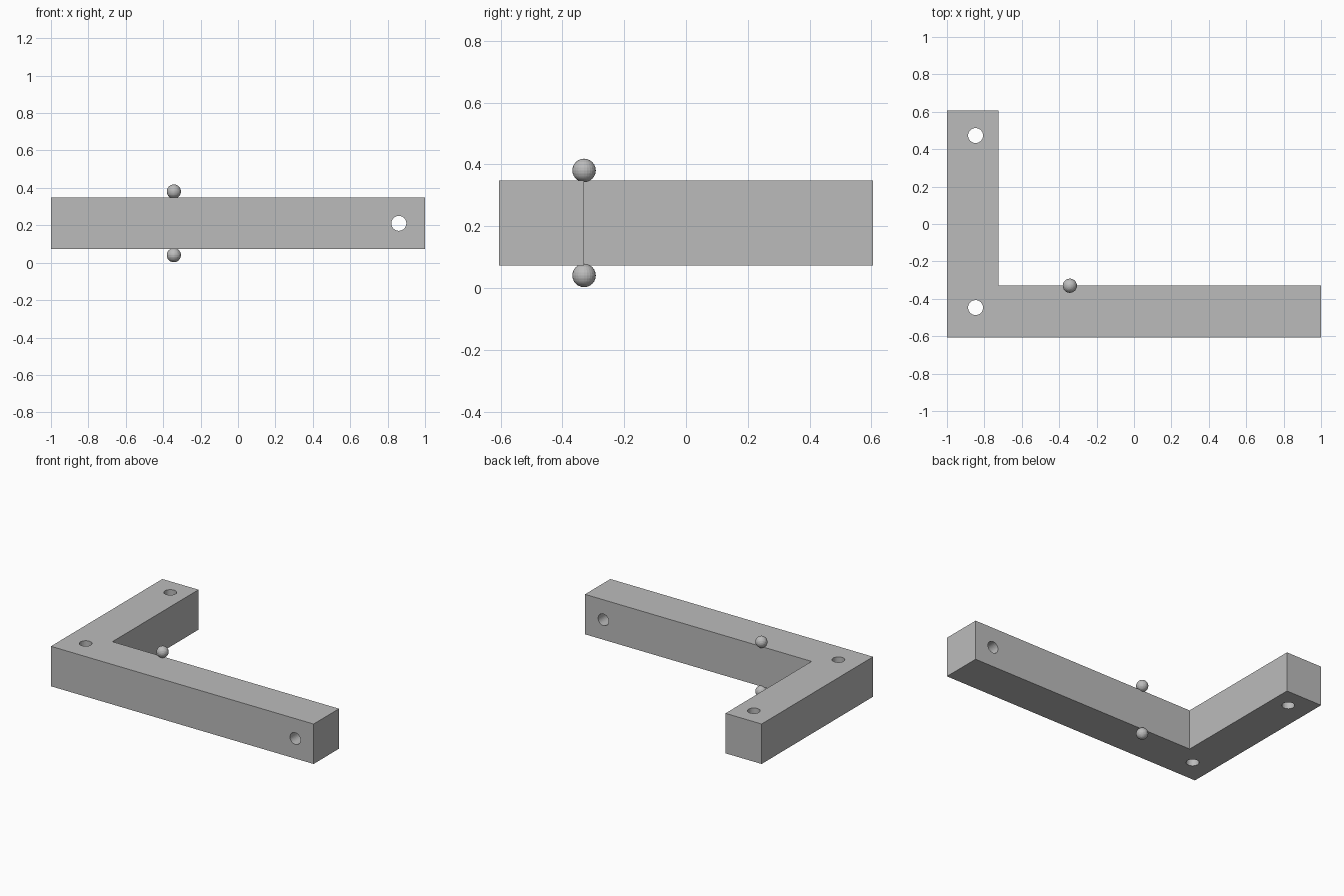
import bpy, bmesh, math

if "Cube" in bpy.data.objects:
    bpy.data.objects.remove(bpy.data.objects["Cube"], do_unlink=True)

grey = bpy.data.materials.new("plain_grey")
grey.use_nodes = True
colour = (0.5, 0.5, 0.5, 1)
grey.diffuse_color = colour
grey.node_tree.nodes["Principled BSDF"].inputs["Base Color"].default_value = colour

BOTTOM, TOP = 0.073, 0.348
MID = (BOTTOM + TOP) / 2
INNER_X, INNER_Y, HALF_Y = -0.725, -0.33, 0.606


def add_ball(name, z):
    bpy.ops.mesh.primitive_uv_sphere_add(segments=24, ring_count=12, radius=0.038,
                                         location=(-0.343, INNER_Y, z))
    ball = bpy.context.object
    ball.name = name
    ball.data.materials.append(grey)


def drill(target, name, location, rotation=(0, 0, 0)):
    bpy.ops.mesh.primitive_cylinder_add(vertices=32, radius=0.04, depth=0.6,
                                        location=location, rotation=rotation)
    cutter = bpy.context.object
    cutter.name = name
    cutter.data.materials.append(grey)
    cutter.hide_render = True
    bpy.context.view_layer.objects.active = target
    mod = target.modifiers.new(name, 'BOOLEAN')
    mod.operation = 'DIFFERENCE'
    mod.solver = 'EXACT'
    mod.object = cutter
    bpy.ops.object.modifier_apply(modifier=mod.name)
    bpy.data.objects.remove(cutter, do_unlink=True)


# L-shaped beam, extruded from its plan outline
outline = [(-1, -HALF_Y), (1, -HALF_Y), (1, INNER_Y),
           (INNER_X, INNER_Y), (INNER_X, HALF_Y), (-1, HALF_Y)]
bm = bmesh.new()
base = bm.faces.new([bm.verts.new((x, y, BOTTOM)) for x, y in outline])
ext = bmesh.ops.extrude_face_region(bm, geom=[base])
bmesh.ops.translate(bm, vec=(0, 0, TOP - BOTTOM),
                    verts=[v for v in ext["geom"] if isinstance(v, bmesh.types.BMVert)])
bmesh.ops.recalc_face_normals(bm, faces=bm.faces)
mesh = bpy.data.meshes.new("corner_beam")
bm.to_mesh(mesh)
bm.free()
mesh.materials.append(grey)
beam = bpy.data.objects.new("corner_beam", mesh)
bpy.context.collection.objects.link(beam)

# Two vertical holes in the short arm, one cross hole in the long arm
drill(beam, "corner_hole_cutter", (-0.847, -0.447, MID))
drill(beam, "end_hole_cutter", (-0.847, 0.473, MID))
drill(beam, "cross_hole_cutter", (0.86, -0.47, MID), (math.pi / 2, 0, 0))

# Small balls on the upper and lower inner edges
add_ball("upper_ball", MID + 0.17)
add_ball("lower_ball", MID - 0.17)
